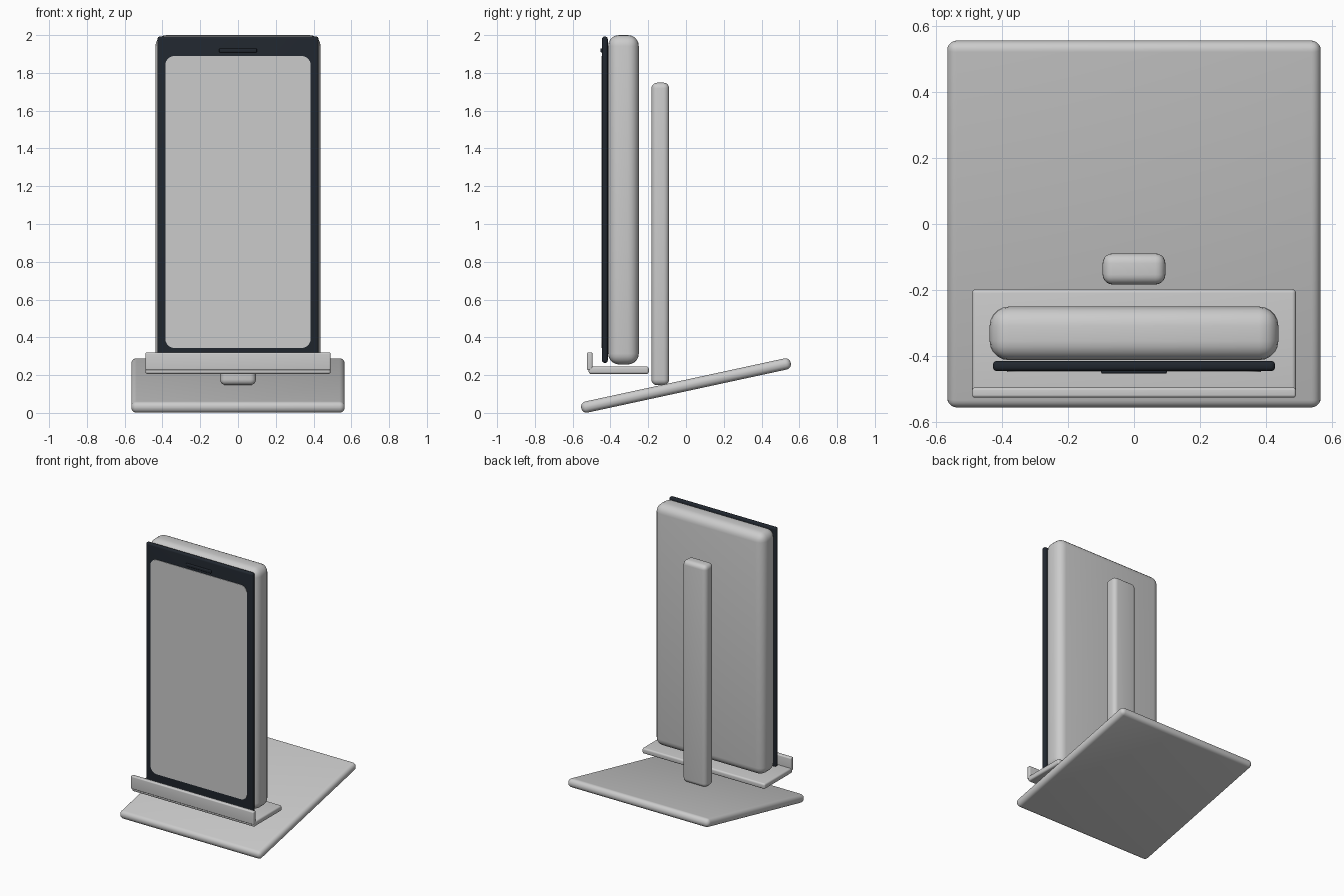
import bpy, bmesh
from math import radians, sin, cos, pi

if "Cube" in bpy.data.objects:
    bpy.data.objects.remove(bpy.data.objects["Cube"])


def material(name, rgb):
    m = bpy.data.materials.new(name)
    m.diffuse_color = (*rgb, 1)
    m.use_nodes = True
    m.node_tree.nodes["Principled BSDF"].inputs["Base Color"].default_value = m.diffuse_color
    return m


dark = material("black_plastic", (0.015, 0.02, 0.028))
light = material("display_grey", (0.7, 0.7, 0.7))


def finish(obj, mat=None):
    bpy.ops.object.select_all(action='DESELECT')
    obj.select_set(True)
    bpy.context.view_layer.objects.active = obj
    bpy.ops.object.shade_smooth_by_angle(angle=radians(35))
    if mat:
        obj.data.materials.append(mat)
    return obj


def rounded_box(name, lo, hi, radius, mat=None, tilt=0):
    """Box between two corners with every edge rounded."""
    size = [b - a for a, b in zip(lo, hi)]
    bm = bmesh.new()
    bmesh.ops.create_cube(bm, size=1)
    bmesh.ops.scale(bm, vec=size, verts=bm.verts)
    bmesh.ops.bevel(bm, geom=bm.edges[:], offset=radius, segments=5,
                    profile=0.5, affect='EDGES', clamp_overlap=True)
    me = bpy.data.meshes.new(name)
    bm.to_mesh(me)
    bm.free()
    obj = bpy.data.objects.new(name, me)
    bpy.context.collection.objects.link(obj)
    obj.location = [(a + b) / 2 for a, b in zip(lo, hi)]
    obj.rotation_euler.x = radians(tilt)
    return finish(obj, mat)


def rounded_panel(name, hx, z0, z1, y0, y1, r, mat):
    """Thin upright slab with a rounded-rectangle outline."""
    bm = bmesh.new()
    corners = [(hx - r, z1 - r, 0), (-hx + r, z1 - r, 90),
               (-hx + r, z0 + r, 180), (hx - r, z0 + r, 270)]
    verts = []
    for cx, cz, start in corners:
        for i in range(9):
            a = radians(start) + i / 8 * pi / 2
            verts.append(bm.verts.new((cx + r * cos(a), y0, cz + r * sin(a))))
    face = bm.faces.new(verts)
    ext = bmesh.ops.extrude_face_region(bm, geom=[face], use_keep_orig=True)
    bmesh.ops.translate(bm, vec=(0, y1 - y0, 0),
                        verts=[g for g in ext["geom"] if isinstance(g, bmesh.types.BMVert)])
    bmesh.ops.recalc_face_normals(bm, faces=bm.faces)
    me = bpy.data.meshes.new(name)
    bm.to_mesh(me)
    bm.free()
    obj = bpy.data.objects.new(name, me)
    bpy.context.collection.objects.link(obj)
    return finish(obj, mat)


# Tilted base plate and rear support post
rounded_box("base_plate", (-0.565, -0.567, 0.115), (0.565, 0.567, 0.175), 0.028, tilt=12.2)
rounded_box("support_post", (-0.095, -0.183, 0.147), (0.095, -0.089, 1.748), 0.03)

# Tray with front lip
rounded_box("tray_shelf", (-0.49, -0.515, 0.206), (0.49, -0.197, 0.246), 0.012)
rounded_box("tray_lip", (-0.49, -0.525, 0.226), (0.49, -0.495, 0.32), 0.008)

# Device: body, bezel, display and earpiece
rounded_box("device_body", (-0.437, -0.412, 0.256), (0.437, -0.25, 2.0), 0.058)
rounded_box("front_bezel", (-0.427, -0.445, 0.265), (0.427, -0.414, 1.992), 0.013, dark)
rounded_panel("display", 0.385, 0.343, 1.89, -0.448, -0.436, 0.05, light)
rounded_box("earpiece", (-0.1, -0.453, 1.908), (0.1, -0.438, 1.93), 0.006, dark)
